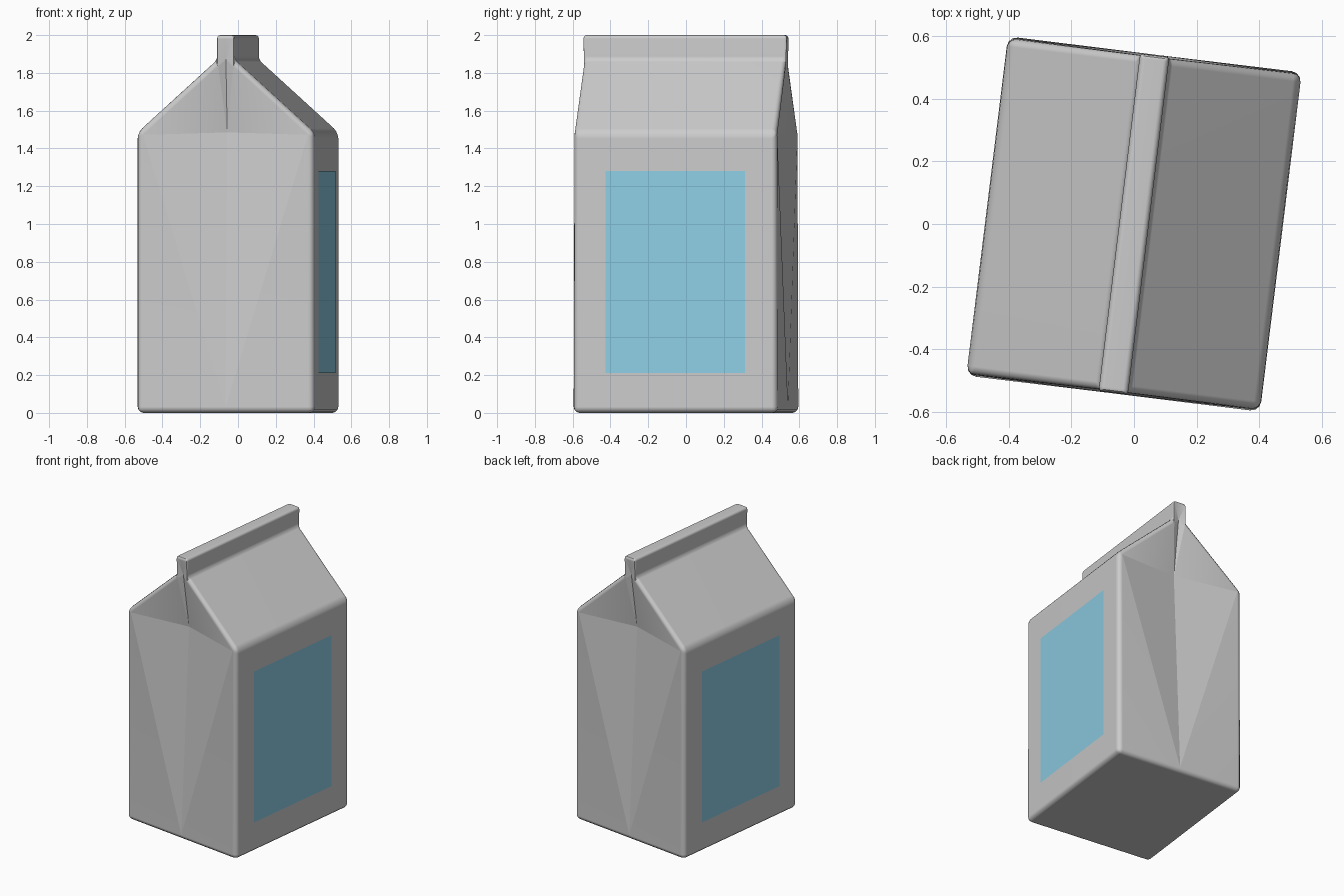
import bpy, bmesh, math

if "Cube" in bpy.data.objects:
    bpy.data.objects.remove(bpy.data.objects["Cube"])

W, L = 0.472, 0.545          # half width and half length of the carton
TURN = math.radians(-7)      # slight turn about z


def make_object(name, bm):
    mesh = bpy.data.meshes.new(name)
    bm.to_mesh(mesh)
    bm.free()
    ob = bpy.data.objects.new(name, mesh)
    bpy.context.collection.objects.link(ob)
    ob.rotation_euler.z = TURN
    return ob


# Carton: rings of six (four corners plus the two folded end midpoints)
# half width, z, inset of the end midpoint
rings_spec = [(W, 0, 0), (W, 1.485, 0.075), (0.047, 1.87, 0.02), (0.047, 2.0, 0)]
bm = bmesh.new()
rings = []
for hx, z, inset in rings_spec:
    pts = [(-hx, -L), (0, -L + inset), (hx, -L), (hx, L), (0, L - inset), (-hx, L)]
    rings.append([bm.verts.new((x, y, z)) for x, y in pts])
bm.faces.new(rings[0][::-1])
bm.faces.new(rings[-1])
for lo, hi in zip(rings, rings[1:]):
    for a, b in ((2, 3), (5, 0)):                     # long sides
        bm.faces.new((lo[a], lo[b], hi[b], hi[a]))
    for a, m, b in ((0, 1, 2), (3, 4, 5)):            # folded ends
        bm.faces.new((lo[a], lo[m], hi[a]))
        bm.faces.new((lo[m], hi[m], hi[a]))
        bm.faces.new((lo[m], lo[b], hi[b]))
        bm.faces.new((lo[m], hi[b], hi[m]))
bm.normal_update()

# Rounded edges: wide on the body, narrow on the top fin; fold lines stay crisp
weight = bm.edges.layers.float.new("bevel_weight_edge")
mids = {r[i] for r in rings for i in (1, 4)}
for e in bm.edges:
    z = [v.co.z for v in e.verts]
    rim = z[0] == z[1] and z[0] in (0, 2.0)
    if rim or not any(v in mids for v in e.verts):
        e[weight] = 0.55 if min(z) > 1.8 else 1.0
    else:
        e.smooth = False
carton = make_object("carton", bm)
bevel = carton.modifiers.new("rounding", 'BEVEL')
bevel.limit_method = 'WEIGHT'
bevel.width = 0.032
bevel.segments = 3
bevel.use_clamp_overlap = False
bpy.context.view_layer.objects.active = carton
carton.select_set(True)
bpy.ops.object.modifier_apply(modifier=bevel.name)
bpy.ops.object.shade_smooth_by_angle(angle=math.radians(35))
normals = carton.modifiers.new("flat_panels", 'WEIGHTED_NORMAL')
normals.keep_sharp = True

# Blue label panels on both long sides
blue = bpy.data.materials.new("label_blue")
blue.diffuse_color = (0.27, 0.62, 0.78, 1)
blue.use_nodes = True
blue.node_tree.nodes["Principled BSDF"].inputs["Base Color"].default_value = blue.diffuse_color
for name, s in (("right_label", 1), ("left_label", -1)):
    bm = bmesh.new()
    x = s * (W + 0.002)
    corners = [(-0.372 * s, 0.21), (0.372 * s, 0.21), (0.372 * s, 1.28), (-0.372 * s, 1.28)]
    bm.faces.new([bm.verts.new((x, y, z)) for y, z in corners])
    make_object(name, bm).data.materials.append(blue)
